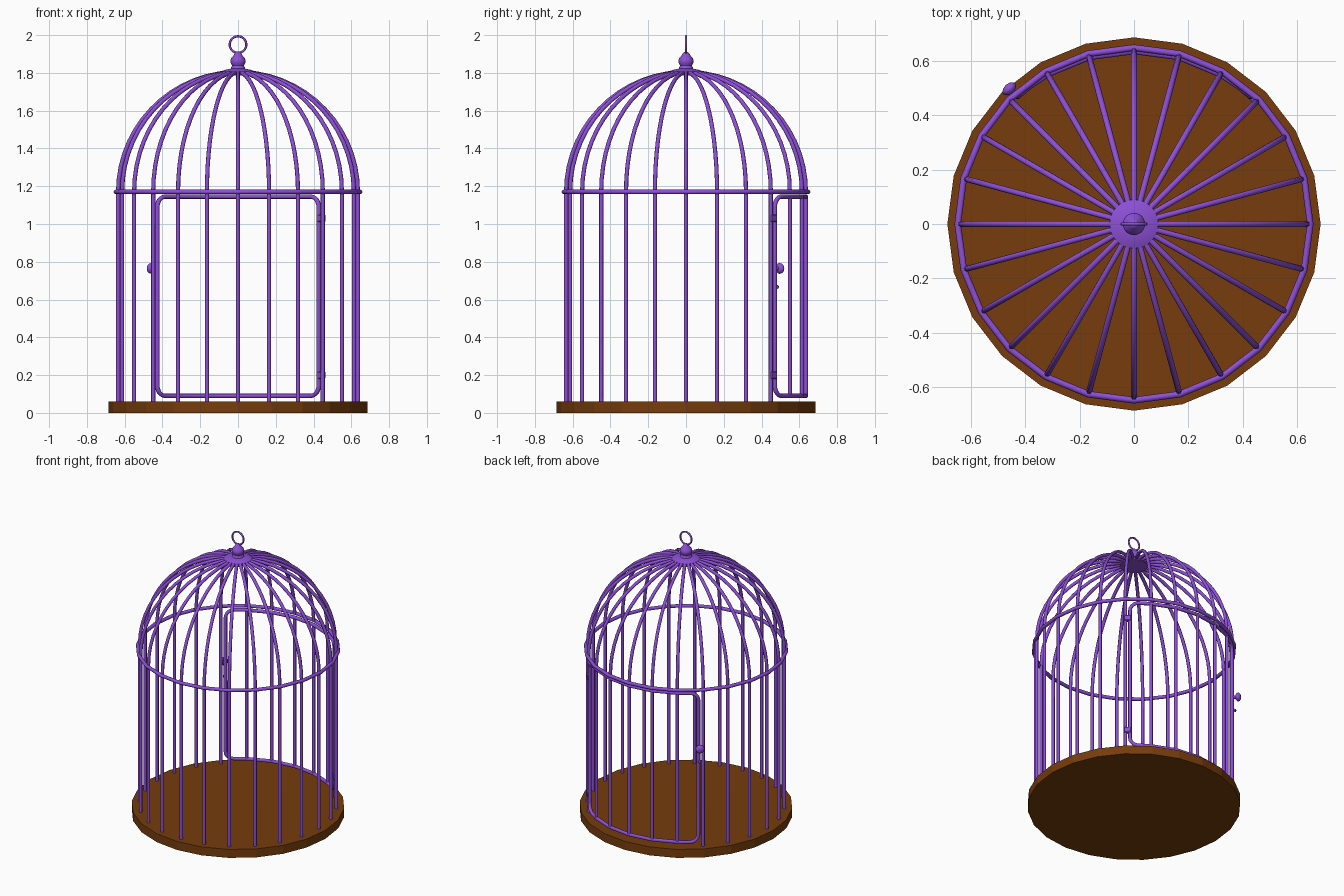
import bpy, bmesh, math
from math import sin, cos, pi, radians
from mathutils import Matrix, Vector

if "Cube" in bpy.data.objects:
    bpy.data.objects.remove(bpy.data.objects["Cube"])


def material(name, rgb):
    m = bpy.data.materials.new(name)
    m.diffuse_color = (*rgb, 1)
    m.use_nodes = True
    m.node_tree.nodes["Principled BSDF"].inputs["Base Color"].default_value = m.diffuse_color
    return m


PURPLE = material("purple metal", (0.27, 0.08, 0.68))
BROWN = material("brown wood", (0.18, 0.046, 0.004))
R, SPRING = 0.635, 1.17          # cage radius and height where the dome starts


def add_mesh(name, mesh, mat, smooth=True):
    ob = bpy.data.objects.new(name, mesh)
    bpy.context.collection.objects.link(ob)
    mesh.materials.clear()
    mesh.materials.append(mat)
    if smooth:
        bpy.ops.object.select_all(action='DESELECT')
        ob.select_set(True)
        bpy.context.view_layer.objects.active = ob
        bpy.ops.object.shade_smooth_by_angle(angle=radians(50))
    return ob


def tubes(name, paths, radius, cyclic=False):
    """Round wire swept along each path, as one mesh."""
    cu = bpy.data.curves.new(name, 'CURVE')
    cu.dimensions = '3D'
    cu.bevel_depth, cu.bevel_resolution, cu.use_fill_caps = radius, 2, True
    for pts in paths:
        sp = cu.splines.new('POLY')
        sp.points.add(len(pts) - 1)
        for p, co in zip(sp.points, pts):
            p.co = (*co, 1)
        sp.use_cyclic_u = cyclic
    tmp = bpy.data.objects.new("tmp", cu)
    bpy.context.collection.objects.link(tmp)
    dg = bpy.context.evaluated_depsgraph_get()
    mesh = bpy.data.meshes.new_from_object(tmp.evaluated_get(dg))
    bpy.data.objects.remove(tmp)
    return add_mesh(name, mesh, PURPLE)


def lathe(name, profile, steps, mat, matrix=Matrix(), smooth=True):
    """Solid of revolution about z from (radius, height) points."""
    bm = bmesh.new()
    vs = [bm.verts.new((r, 0, z)) for r, z in profile]
    es = [bm.edges.new(e) for e in zip(vs, vs[1:])]
    bmesh.ops.spin(bm, geom=vs + es, cent=(0, 0, 0), axis=(0, 0, 1),
                   angle=2 * pi, steps=steps)
    bmesh.ops.remove_doubles(bm, verts=bm.verts, dist=1e-5)
    bmesh.ops.recalc_face_normals(bm, faces=bm.faces)
    bm.transform(matrix)
    mesh = bpy.data.meshes.new(name)
    bm.to_mesh(mesh)
    bm.free()
    return add_mesh(name, mesh, mat, smooth)


def polar(deg, z, r=R):
    return (r * cos(radians(deg)), r * sin(radians(deg)), z)


# wooden base
lathe("base", [(0, 0), (0.685, 0), (0.685, 0.06), (0, 0.06)], 24, BROWN, smooth=False)

# cage bars with their dome arcs; the door opening is at the back
cage, door = [], []
for a in range(0, 360, 15):
    arc = [polar(a, SPRING + R * sin(t), R * cos(t))
           for t in (radians(87) * i / 14 for i in range(15))]
    if 45 < a < 135:
        cage.append(arc)
        door.append([polar(a, 0.09), polar(a, 1.145)])
    else:
        cage.append([polar(a, 0.05)] + arc)
tubes("cage_bars", cage, 0.011)
tubes("door_bars", door, 0.011)

# hoop around the foot of the dome
tubes("dome_hoop", [[polar(a, SPRING, 0.647) for a in range(0, 360, 15)]], 0.012, True)

# curved door frame with rounded corners
half, z0, z1, c = 42.3, 0.09, 1.145, 0.055
ca = math.degrees(c / R)
frame = []
for sx, sz, start in ((1, 1, 0), (-1, 1, 90), (-1, -1, 180), (1, -1, 270)):
    cz = z1 - c if sz > 0 else z0 + c
    for i in range(6):
        t = radians(start + 18 * i)
        frame.append(polar(90 - (sx * (half - ca) + ca * cos(t)), cz + c * sin(t)))
    if start in (0, 180):
        frame += [polar(90 - sx * d, z1 if sz > 0 else z0) for d in (30, 15, 0, -15, -30)]
tubes("door_frame", [frame], 0.012, True)

# hinges joining door frame and post
for label, z in (("lower", 0.2), ("upper", 1.03)):
    bm = bmesh.new()
    bmesh.ops.create_cube(bm, size=1, matrix=Matrix.Translation(polar(46.3, z, 0.637))
                          @ Matrix.Rotation(radians(46.3), 4, 'Z')
                          @ Matrix.Diagonal((0.028, 0.046, 0.04, 1)))
    bmesh.ops.bevel(bm, geom=bm.edges[:], offset=0.005, segments=1, affect='EDGES')
    me = bpy.data.meshes.new(label + "_hinge")
    bm.to_mesh(me)
    bm.free()
    add_mesh(label + "_hinge", me, PURPLE, False)

# door knob on a stem, and small lock stud below, pointing outwards
out = Matrix.Rotation(radians(132.7), 4, 'Z') @ Matrix.Rotation(pi / 2, 4, 'Y')
lathe("door_knob", [(0, 0), (0.011, 0), (0.011, 0.022), (0.022, 0.028), (0.029, 0.038),
                    (0.027, 0.048), (0.016, 0.056), (0, 0.059)], 16, PURPLE,
      Matrix.Translation(polar(132.7, 0.765)) @ out)
lathe("lock_stud", [(0, 0), (0.006, 0), (0.006, 0.014), (0.011, 0.018), (0.01, 0.025),
                    (0, 0.029)], 10, PURPLE,
      Matrix.Translation(polar(132.7, 0.667)) @ out)

# crown cap and finial
lathe("crown_cap", [(0, 1.785), (0.088, 1.785), (0.09, 1.808), (0.07, 1.816),
                    (0.04, 1.822), (0, 1.824)], 24, PURPLE)
lathe("finial", [(0, 1.81), (0.04, 1.815), (0.036, 1.83), (0.031, 1.838), (0.038, 1.85),
                 (0.041, 1.864), (0.036, 1.878), (0.025, 1.89), (0.018, 1.902),
                 (0.01, 1.91), (0, 1.912)], 20, PURPLE)

# hanging ring
tubes("hanging_ring", [[(0.044 * cos(t), 0, 1.95 + 0.044 * sin(t))
                        for t in (2 * pi * i / 28 for i in range(28))]], 0.006, True)
